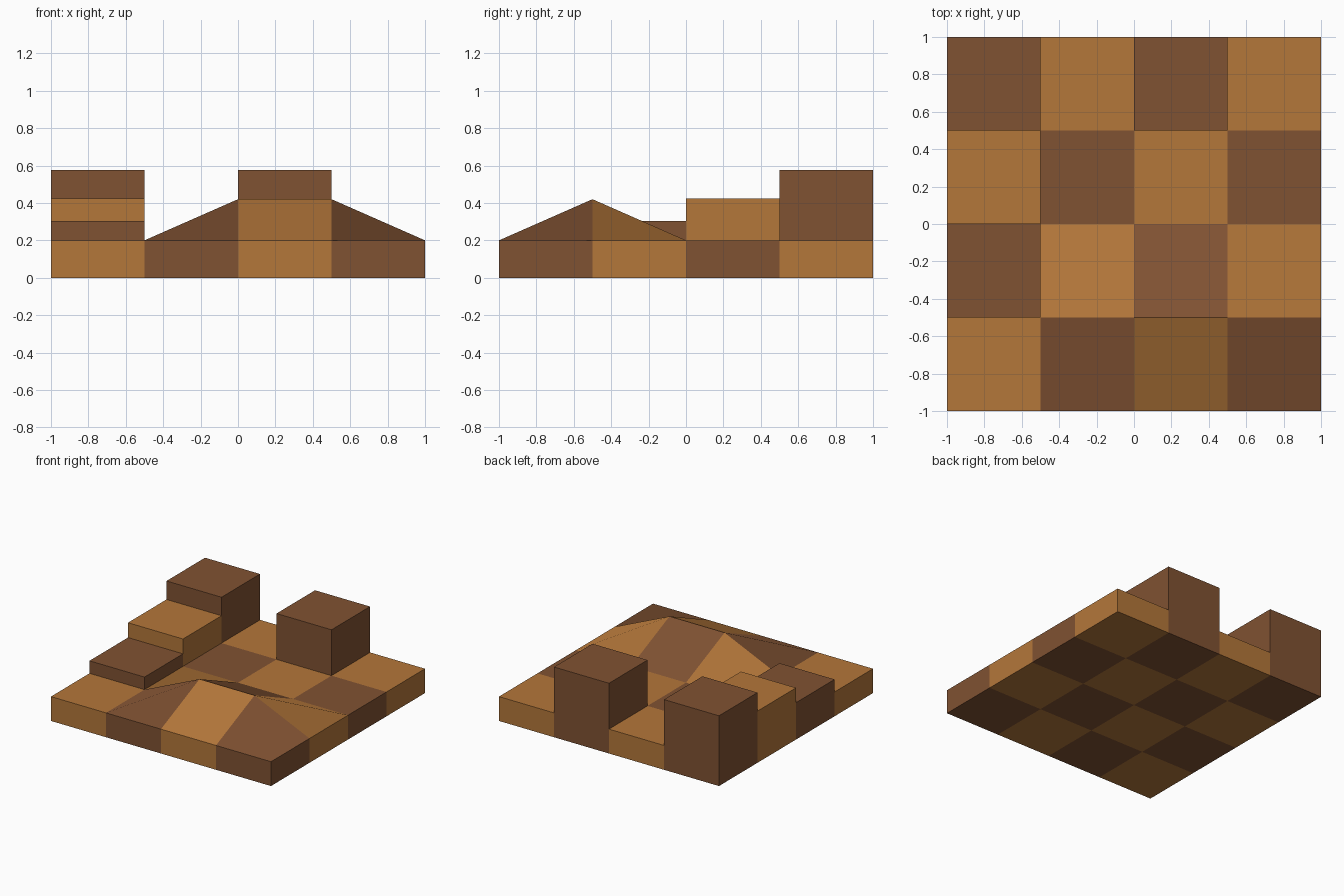
import bpy, bmesh

if "Cube" in bpy.data.objects:
    bpy.data.objects.remove(bpy.data.objects["Cube"])

N, S, BASE = 4, 0.5, 0.2
PEAKS = {(2, 1): 0.42, (3, 1): 0.42}            # raised grid corners of the hill
BLOCKS = {(0, 1): 0.303, (0, 2): 0.425, (0, 3): 0.577, (2, 3): 0.577}  # cell: top


def material(name, rgb):
    m = bpy.data.materials.new(name)
    m.diffuse_color = (*rgb, 1)
    m.use_nodes = True
    m.node_tree.nodes["Principled BSDF"].inputs["Base Color"].default_value = m.diffuse_color
    return m


MATS = [material("light_wood", (0.456, 0.184, 0.042)),
        material("dark_wood", (0.216, 0.084, 0.032))]


def tone(i, j):
    return (i + j) % 2


def make_object(name, bm):
    bmesh.ops.remove_doubles(bm, verts=bm.verts, dist=1e-5)
    me = bpy.data.meshes.new(name)
    bm.to_mesh(me)
    bm.free()
    for m in MATS:
        me.materials.append(m)
    ob = bpy.data.objects.new(name, me)
    bpy.context.collection.objects.link(ob)
    return ob


def face(bm, pts, mat):
    bm.faces.new([bm.verts.new(p) for p in pts]).material_index = mat


def xy(i, j):
    return i * S - 1, j * S - 1


# checkered base with a hill raised at two grid corners
bm = bmesh.new()
for i in range(N):
    for j in range(N):
        ring = [(i, j), (i + 1, j), (i + 1, j + 1), (i, j + 1)]
        if (i, j) not in BLOCKS:
            face(bm, [(*xy(*c), PEAKS.get(c, BASE)) for c in ring], tone(i, j))
        face(bm, [(*xy(*c), 0) for c in reversed(ring)], tone(i, j))
        # outer walls where the cell touches the border
        for k, border in enumerate((j == 0, i == N - 1, j == N - 1, i == 0)):
            if border:
                a, b = xy(*ring[k]), xy(*ring[(k + 1) % 4])
                face(bm, [(*a, 0), (*b, 0), (*b, BASE), (*a, BASE)], tone(i, j))
make_object("checkered_base", bm)

# raised blocks standing on the base (open underneath)
for n, ((i, j), top) in enumerate(BLOCKS.items()):
    bm = bmesh.new()
    ring = [xy(i, j), xy(i + 1, j), xy(i + 1, j + 1), xy(i, j + 1)]
    face(bm, [(*p, top) for p in ring], tone(i, j))
    for k in range(4):
        a, b = ring[k], ring[(k + 1) % 4]
        face(bm, [(*a, BASE), (*b, BASE), (*b, top), (*a, top)], tone(i, j))
    make_object(f"raised_block_{n + 1}", bm)
